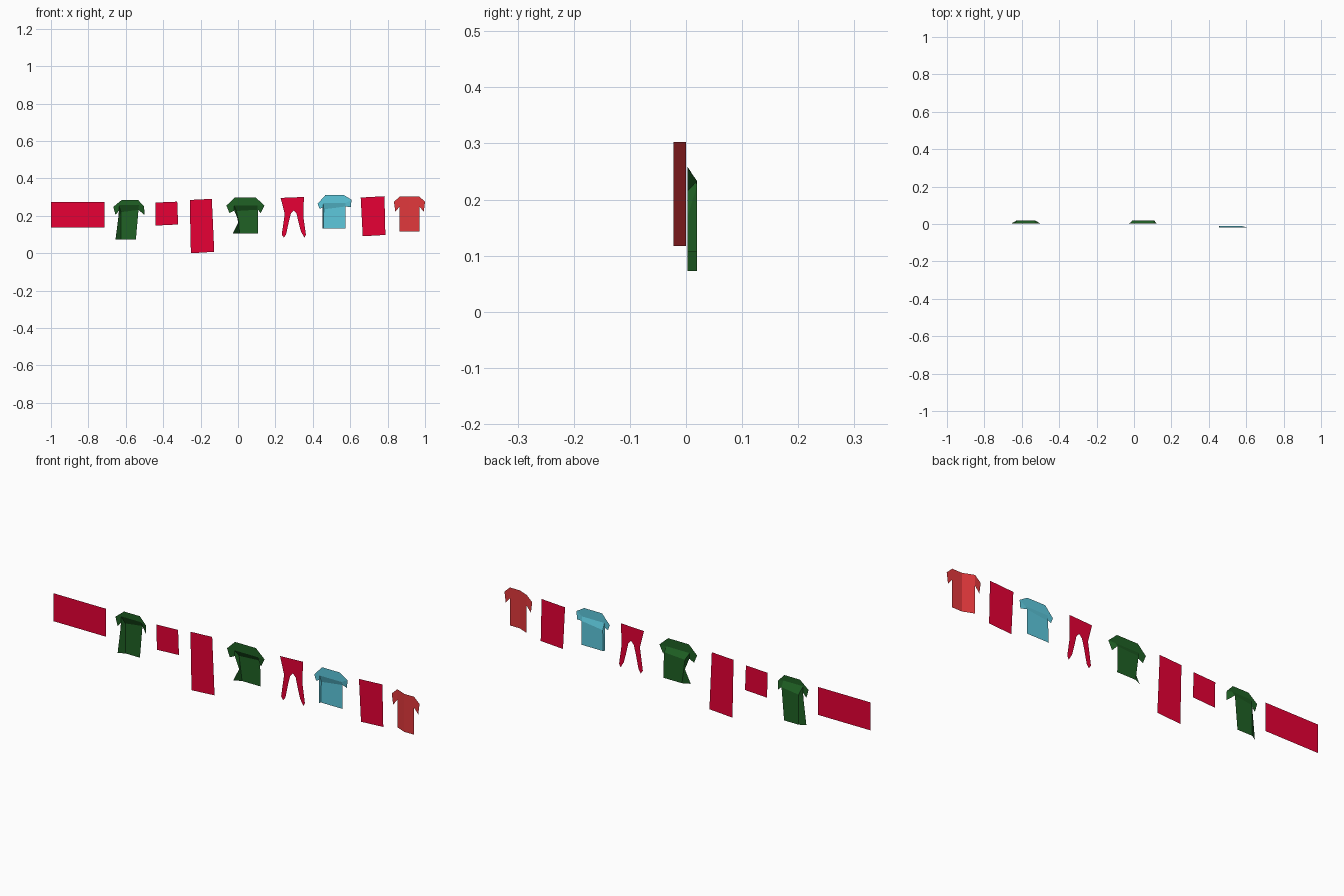
import bpy

def material(name, rgb):
    m = bpy.data.materials.new(name)
    m.diffuse_color = (*rgb, 1)
    return m

CRIMSON = material("crimson", (0.80, 0.0, 0.035))
GREEN = material("green", (0.014, 0.12, 0.018))
BLUE = material("light_blue", (0.11, 0.58, 0.72))
CORAL = material("coral_red", (0.76, 0.04, 0.045))

def sheet(name, verts, faces, mat):
    me = bpy.data.meshes.new(name)
    me.from_pydata(verts, [], faces)
    me.materials.append(mat)
    ob = bpy.data.objects.new(name, me)
    bpy.context.collection.objects.link(ob)
    return ob

def flat(name, outline, mat):
    """Flat cloth hanging in the x-z plane."""
    return sheet(name, [(x, 0, z) for x, z in outline], [range(len(outline))], mat)

def shirt(name, pts, y_top, y_body, mat):
    """Shirt creased below the shoulders, with the body blown back.
    pts: neck L/R, right tip top/low, armpit R, hem R, inner hem L,
    outer hem L, outer side L, inner chest L, left tip low/top,
    crease L/R, outer armpit L."""
    back = {4, 5, 6, 9}
    verts = [(x, y_body if i in back else y_top, z) for i, (x, z) in enumerate(pts)]
    faces = [(11, 12, 13, 2, 1, 0), (13, 4, 3, 2), (12, 9, 4, 13),
             (11, 10, 14, 12), (9, 6, 5, 4), (9, 8, 7, 6), (12, 14, 8, 9)]
    return sheet(name, verts, faces, mat)

# Towels and napkins
flat("wide_towel", [(-1, .138), (-.715, .138), (-.715, .275), (-1, .275)], CRIMSON)
flat("small_cloth", [(-.44, .148), (-.32, .154), (-.325, .276), (-.442, .271)], CRIMSON)
flat("long_towel", [(-.252, 0), (-.127, .008), (-.14, .291), (-.258, .285)], CRIMSON)
flat("medium_towel", [(.667, .091), (.788, .098), (.783, .305), (.656, .298)], CRIMSON)

# Trousers
flat("trousers", [(.228, .296), (.25, .21), (.234, .1), (.245, .084), (.257, .1),
                  (.272, .17), (.283, .213), (.298, .229), (.313, .213), (.325, .16),
                  (.337, .115), (.355, .084), (.363, .1), (.35, .19), (.352, .301)], CRIMSON)

# Green shirts
shirt("long_shirt", [(-.62, .286), (-.535, .286), (-.502, .25), (-.5, .205),
                     (-.532, .232), (-.546, .073), (-.625, .073), (-.655, .073),
                     (-.64, .19), (-.625, .22), (-.655, .206), (-.667, .248),
                     (-.637, .258), (-.53, .258), (-.637, .226)], .003, .02, GREEN)
shirt("folded_shirt", [(-.018, .298), (.095, .298), (.142, .255), (.122, .215),
                       (.106, .233), (.108, .107), (.008, .107), (-.028, .107),
                       (.004, .17), (-.008, .226), (-.046, .215), (-.062, .255),
                       (-.022, .256), (.103, .256), (-.02, .228)], .003, .02, GREEN)

# Blue shirt
shirt("blue_shirt", [(.468, .312), (.565, .312), (.607, .286), (.603, .247),
                     (.574, .25), (.574, .133), (.456, .133), (.453, .133),
                     (.453, .19), (.459, .235), (.436, .238), (.426, .265),
                     (.455, .268), (.575, .268), (.453, .245)], -.018, -.01, BLUE)

# Red shirt: left half swings back to y = 0, right half hangs forward
c = .917
verts = [(c, -.022, .303), (c, -.022, .117)]
faces = []
for s, y in ((-1, 0), (1, -.022)):
    n = len(verts)
    verts += [(c + s * a, y, z) for a, z in
              [(.053, .117), (.053, .25), (.053, .303), (.083, .275), (.076, .222)]]
    faces += [(0, 1, n, n + 1, n + 2), (n + 1, n + 4, n + 3, n + 2)]
sheet("red_shirt", verts, faces, CORAL)
